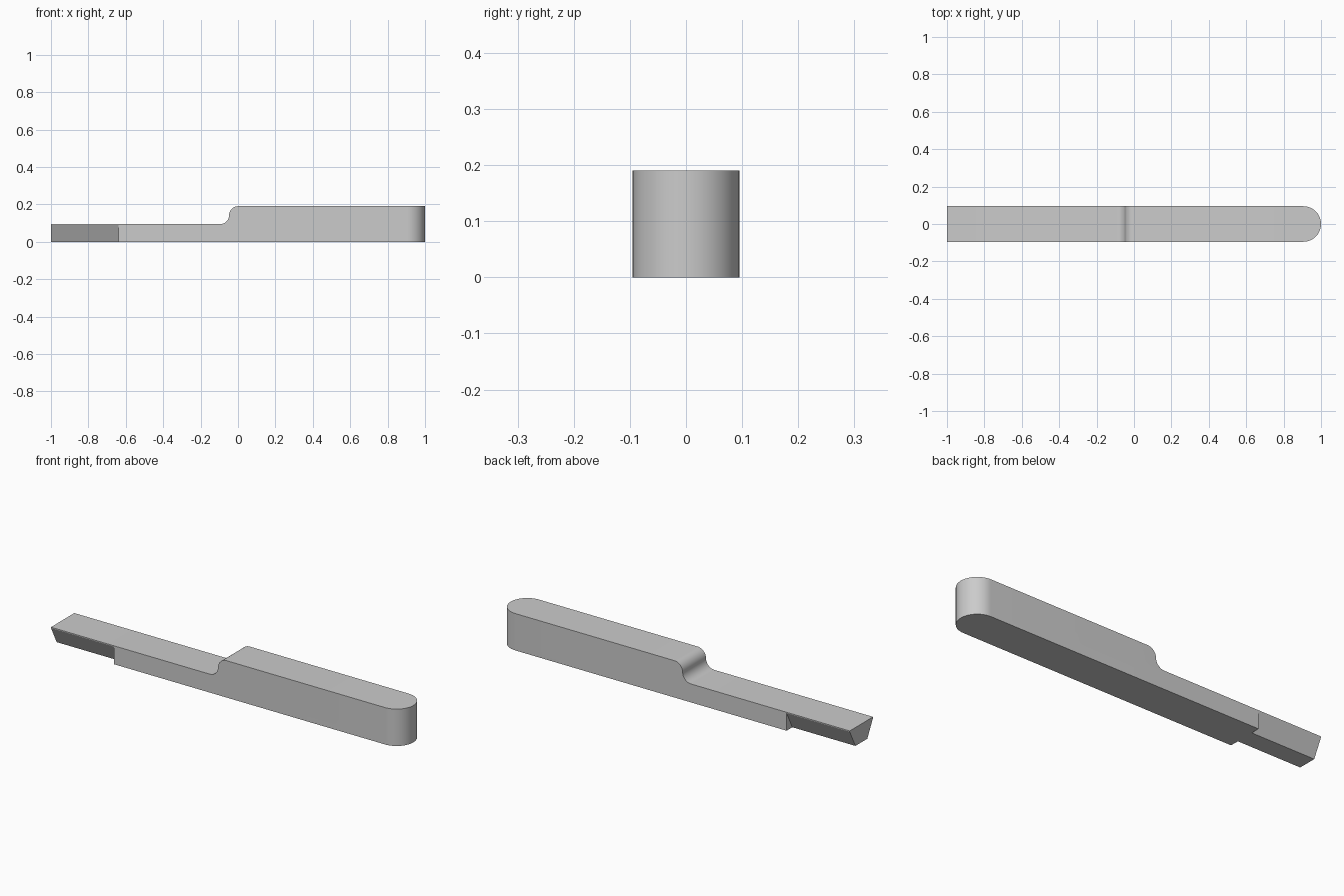
import bpy
import bmesh
from math import cos, sin, pi, radians
from mathutils import Vector

if "Cube" in bpy.data.objects:
    bpy.data.objects.remove(bpy.data.objects["Cube"], do_unlink=True)

HALF = 0.095          # half the width, and the height of the thin end
HEIGHT = 2 * HALF
SHOULDER = -0.64      # where the tapered tail begins
FILLET = HALF / 2

grey = bpy.data.materials.new("plain grey")
grey.use_nodes = True
colour = (0.6, 0.6, 0.6, 1)
grey.diffuse_color = colour
grey.node_tree.nodes["Principled BSDF"].inputs["Base Color"].default_value = colour


def prism(name, points, offset):
    """Extrude a closed outline of 3D points along an offset."""
    bm = bmesh.new()
    face = bm.faces.new([bm.verts.new(p) for p in points])
    result = bmesh.ops.extrude_face_region(bm, geom=[face])
    moved = [v for v in result["geom"] if isinstance(v, bmesh.types.BMVert)]
    bmesh.ops.translate(bm, verts=moved, vec=Vector(offset))
    bmesh.ops.recalc_face_normals(bm, faces=bm.faces)
    mesh = bpy.data.meshes.new(name)
    bm.to_mesh(mesh)
    bm.free()
    mesh.materials.append(grey)
    obj = bpy.data.objects.new(name, mesh)
    bpy.context.collection.objects.link(obj)
    return obj


def arc(cx, cy, radius, start, end, steps):
    angles = [radians(start + (end - start) * i / steps) for i in range(steps + 1)]
    return [(cx + radius * cos(a), cy + radius * sin(a)) for a in angles]


# Bar with one rounded end
plan = [(-1, -HALF)] + arc(1 - HALF, 0, HALF, -90, 90, 32) + [(-1, HALF)]
bar = prism("bar", [(x, y, 0) for x, y in plan], (0, 0, HEIGHT))

# Step: everything above an S-shaped profile
mid = HALF + FILLET
step = [(-1.1, HALF)]
step += arc(-HALF, mid, FILLET, -90, 0, 12)
step += arc(0, mid, FILLET, 180, 90, 12)[1:]
step += [(0, 0.3), (-1.1, 0.3)]
cutters = [prism("step_cutter", [(x, -0.2, z) for x, z in step], (0, 0.4, 0))]

# Dovetail tail: slanted cuts on both sides
for side in (-1, 1):
    wedge = [(0.038, -0.02), (0.105, 0.11), (0.2, 0.11), (0.2, -0.02)]
    points = [(-1.1, side * y, z) for y, z in wedge]
    cutters.append(prism("tail_cutter", points, (1.1 + SHOULDER, 0, 0)))

bpy.ops.object.select_all(action="DESELECT")
bpy.context.view_layer.objects.active = bar
bar.select_set(True)
for cutter in cutters:
    cutter.hide_render = True
    cut = bar.modifiers.new("cut", "BOOLEAN")
    cut.operation = "DIFFERENCE"
    cut.solver = "EXACT"
    cut.object = cutter
    bpy.ops.object.modifier_apply(modifier=cut.name)
    bpy.data.objects.remove(cutter, do_unlink=True)

bpy.ops.object.shade_smooth_by_angle(angle=radians(25))
